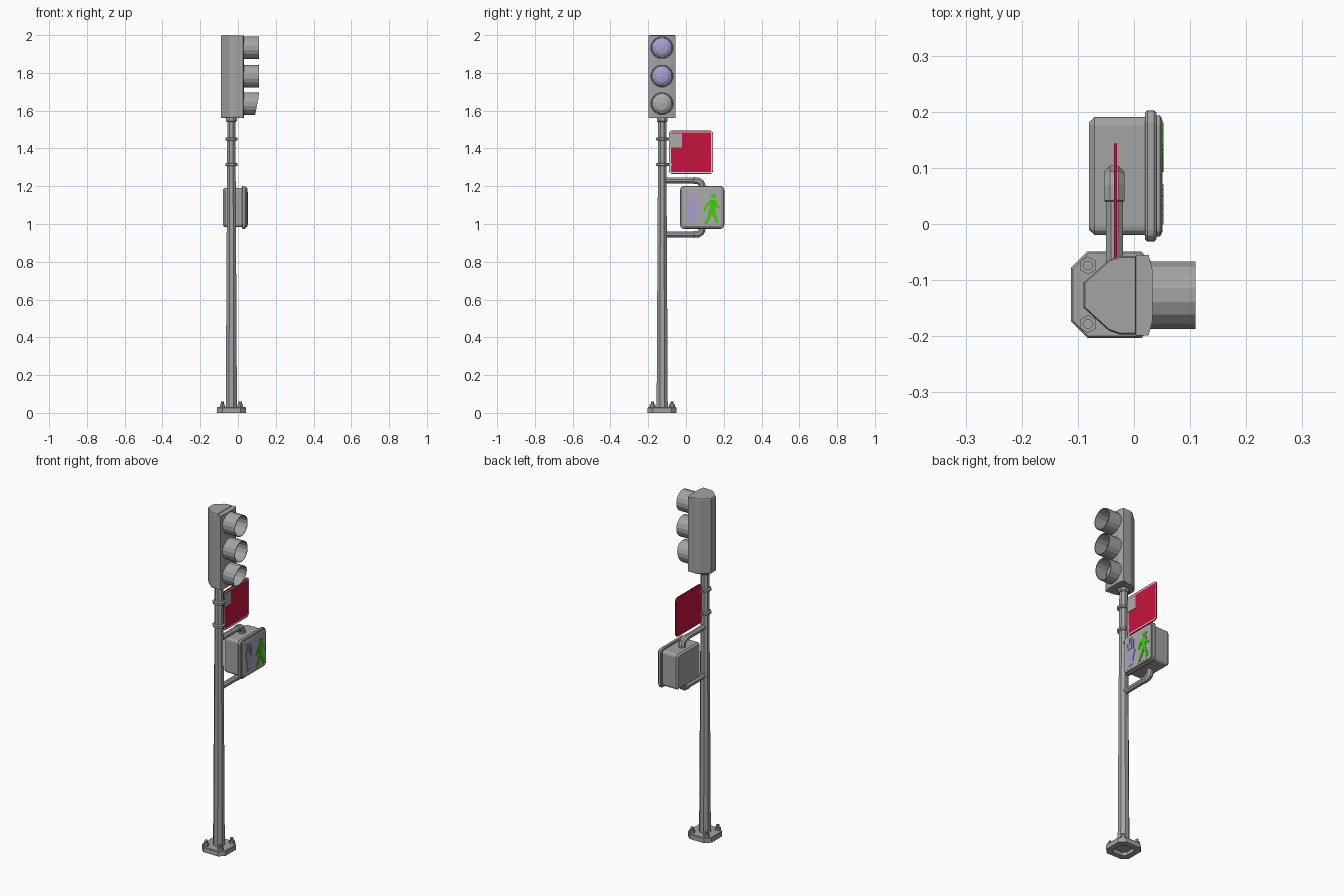
import bpy, bmesh
from math import cos, sin, pi
from mathutils import Vector

cube = bpy.data.objects.get("Cube")
if cube:
    bpy.data.objects.remove(cube, do_unlink=True)


def material(name, r, g, b):
    m = bpy.data.materials.new(name)
    m.use_nodes = True
    m.diffuse_color = (r, g, b, 1)
    bsdf = next(n for n in m.node_tree.nodes if n.type == 'BSDF_PRINCIPLED')
    bsdf.inputs["Base Color"].default_value = (r, g, b, 1)
    return m


GREY = material("metal grey", .37, .37, .37)
PANEL = material("panel grey", .41, .41, .41)
LILAC = material("unlit lilac", .40, .34, .62)
RED = material("sign red", .58, .006, .048)
GREEN = material("walk green", .05, .62, .004)
WHITE = material("border white", .75, .68, .70)

PX, PY = -.035, -.126          # pole axis
X, Z = Vector((1, 0, 0)), Vector((0, 0, 1))


def loft(name, rings, *mats, caps=True, closed=False):
    """Skin a list of equal-sized point rings into one mesh object."""
    bm = bmesh.new()
    loops = [[bm.verts.new(p) for p in ring] for ring in rings]
    pairs = list(zip(loops, loops[1:]))
    if closed:
        pairs.append((loops[-1], loops[0]))
    for a, b in pairs:
        for i in range(len(a)):
            j = (i + 1) % len(a)
            bm.faces.new((a[i], a[j], b[j], b[i]))
    if caps and not closed:
        bm.faces.new(loops[0])
        bm.faces.new(loops[-1])
    bmesh.ops.recalc_face_normals(bm, faces=bm.faces)
    mesh = bpy.data.meshes.new(name)
    bm.to_mesh(mesh)
    bm.free()
    for m in mats:
        mesh.materials.append(m)
    obj = bpy.data.objects.new(name, mesh)
    bpy.context.scene.collection.objects.link(obj)
    return obj


def circle(center, normal, r, n=8):
    normal = Vector(normal).normalized()
    u = Vector((0, 1, 0)) if abs(normal.x) > .9 else X
    v = normal.cross(u)
    angles = [2 * pi * (i + .5) / n for i in range(n)]
    return [Vector(center) + r * (cos(a) * u + sin(a) * v) for a in angles]


def turned(name, center, axis, profile, mat, n=8, closed=False):
    """Profile is a list of (radius, distance along the axis)."""
    rings = [circle(Vector(center) + axis * d, axis, r, n) for r, d in profile]
    return loft(name, rings, mat, closed=closed)


def rounded(x, cy, cz, hy, hz, r, inset=0):
    """Rounded rectangle in the plane of constant x."""
    pts = []
    hy, hz, r = hy - inset, hz - inset, max(r - inset, .003)
    for k, (sy, sz) in enumerate(((1, 1), (-1, 1), (-1, -1), (1, -1))):
        for s in range(4):
            a = (k + s / 3) * pi / 2
            pts.append((x, cy + sy * (hy - r) + r * cos(a), cz + sz * (hz - r) + r * sin(a)))
    return pts


def slab(name, cy, cz, hy, hz, r, stations, *mats):
    return loft(name, [rounded(x, cy, cz, hy, hz, r, i) for x, i in stations], *mats)


def plate(name, points, x, mat):
    return loft(name, [[(x + d, y, z) for y, z in points] for d in (0, .003)], mat)


def stroke(name, a, b, width_a, width_b, x, mat):
    a, b = Vector(a), Vector(b)
    d = (b - a).normalized()
    n = Vector((-d.y, d.x)) / 2
    plate(name, [a + n * width_a, b + n * width_b, b - n * width_b, a - n * width_a], x, mat)


# Base plate: chamfered square, hollow underneath
def chamfered(z, s):
    h, k = .077 * s, .048 * s
    return [(PX + x, PY + y, z) for x, y in
            ((h, k), (k, h), (-k, h), (-h, k), (-h, -k), (-k, -h), (k, -h), (h, -k))]


loft("base_plate", [chamfered(z, s) for z, s in
                    ((.02, .6), (0, .6), (0, 1), (.026, 1), (.03, .96))], GREY)
for sx in (-1, 1):
    for sy in (-1, 1):
        spot = (PX + sx * .047, PY + sy * .052, .028)
        turned("anchor_nut", spot, Z, ((.016, 0), (.016, .016)), GREY, 6)
        turned("anchor_bolt", spot, Z, ((.009, 0), (.009, .032)), GREY)

# Tapered pole with its clamps and top collar
turned("pole", (PX, PY, 0), Z, ((.032, .025), (.023, 1.57)), GREY)
for z in (1.315, 1.45):
    turned("sign_clamp", (PX, PY, z), Z,
           ((.029, -.009), (.035, -.006), (.035, .006), (.029, .009)), GREY)
    slab("clamp_tab", PY + .037, z, .016, .008, .003, ((PX - .005, 0), (PX + .005, 0)), GREY)
turned("pole_collar", (PX, PY, 1.54), Z, ((.026, 0), (.031, .006), (.031, .022)), GREY)


# Signal housing: rounded back and slightly bowed door
def outline(half, z, s=1):
    pts = half + [(x, -y) for x, y in reversed(half)]
    return [(-.03 + (x + .03) * s, PY - .001 + y * s, z) for x, y in pts]


back = [(.004, .07), (-.025, .07), (-.045, .063), (-.09, .022)]
door = [(.033, .045), (.026, .072), (.004, .072)]
loft("signal_housing", [outline(back, z, s) for z, s in
                        ((1.56, .95), (1.568, 1), (1.992, 1), (2, .96))], GREY)
loft("signal_door", [outline(door, z) for z in (1.562, 1.998)], GREY)

# Lenses and visors; the lowest visor is cut on a slant
for z, label, mat in ((1.933, "top", LILAC), (1.783, "middle", LILAC), (1.637, "bottom", PANEL)):
    c = (0, PY - .001, z)
    turned(label + "_lens", c, X,
           ((.056, .03), (.05, .042), (.034, .052), (.004, .057)), mat, 12)
    visor = turned(label + "_visor", c, X,
                   ((.061, .028), (.061, .11), (.057, .11), (.057, .028)), GREY, 16, True)
    if label == "bottom":
        for v in visor.data.vertices:
            if v.co.x > .1:
                v.co.x -= max(0, z + .04 - v.co.z) * .2

# Red sign with an inset pale border
SX = PX - .001
sign = slab("sign_board", .0265, 1.38, .117, .115, .018,
            ((SX, 0), (SX + .006, 0), (SX + .006, .004), (SX + .006, .010)), RED, WHITE)
for f in sign.data.polygons:
    edge = max(abs(f.center.y - .0265), abs(f.center.z - 1.38))
    if f.normal.x > .9 and len(f.vertices) == 4 and edge < .1117:
        f.material_index = 1
slab("sign_patch", -.054, 1.442, .032, .038, .004, ((SX + .005, 0), (SX + .0075, 0)), PANEL)

# Crossing signal box
BY, BZ = .0855, 1.0875
slab("crossing_box", BY, BZ, .105, .103, .015,
     ((-.08, .009), (-.07, 0), (.022, 0)), GREY)
slab("crossing_flange", BY, BZ, .117, .114, .022,
     ((.02, .004), (.024, 0), (.036, 0), (.04, .004)), GREY)
slab("crossing_bezel", BY, BZ, .108, .105, .018, ((.038, 0), (.046, 0), (.05, .006)), GREY)
slab("crossing_face", BY, BZ, .1, .097, .012, ((.049, 0), (.0505, 0)), PANEL)

# Hand symbol
FX = .05
stroke("hand_palm", (.032, 1.10), (.036, 1.005), .054, .034, FX, LILAC)
for y0, y1, top in ((.011, .004, 1.145), (.025, .022, 1.168), (.039, .040, 1.17), (.053, .056, 1.15)):
    stroke("hand_finger", (y0, 1.09), (y1, top), .012, .010, FX, LILAC)
stroke("hand_thumb", (.045, 1.04), (.067, 1.09), .018, .010, FX, LILAC)

# Walking figure
plate("walker_head", [(.146 + .016 * cos(i * pi / 4), 1.147 + .013 * sin(i * pi / 4))
                      for i in range(8)], FX, GREEN)
for part, a, b, wa, wb in (
        ("torso", (.143, 1.128), (.137, 1.055), .034, .032),
        ("rear_thigh", (.131, 1.065), (.122, 1.035), .020, .016),
        ("rear_shin", (.123, 1.04), (.102, 1.0), .016, .013),
        ("front_thigh", (.143, 1.065), (.156, 1.035), .020, .016),
        ("front_shin", (.155, 1.04), (.166, 1.005), .016, .013),
        ("rear_arm", (.131, 1.12), (.107, 1.098), .015, .012),
        ("rear_forearm", (.109, 1.102), (.097, 1.07), .012, .010),
        ("front_arm", (.153, 1.12), (.164, 1.094), .014, .012),
        ("front_forearm", (.162, 1.098), (.178, 1.084), .012, .010)):
    stroke("walker_" + part, a, b, wa, wb, FX, GREEN)

# Bent support arms above and below the box
path = ((PY, .1425, .0165), (.04, .1425, .0165), (.041, .1425, .0195), (.065, .1405, .0195),
        (.08, .131, .0195), (.086, .115, .0195), (.086, .09, .0195))
for side, label in ((1, "upper"), (-1, "lower")):
    pts = [Vector((PX, y, BZ + side * dz)) for y, dz, r in path]
    rings = []
    for i, p in enumerate(pts):
        tangent = pts[min(i + 1, len(pts) - 1)] - pts[max(i - 1, 0)]
        rings.append(circle(p, tangent, path[i][2]))
    loft(label + "_arm", rings, GREY)
